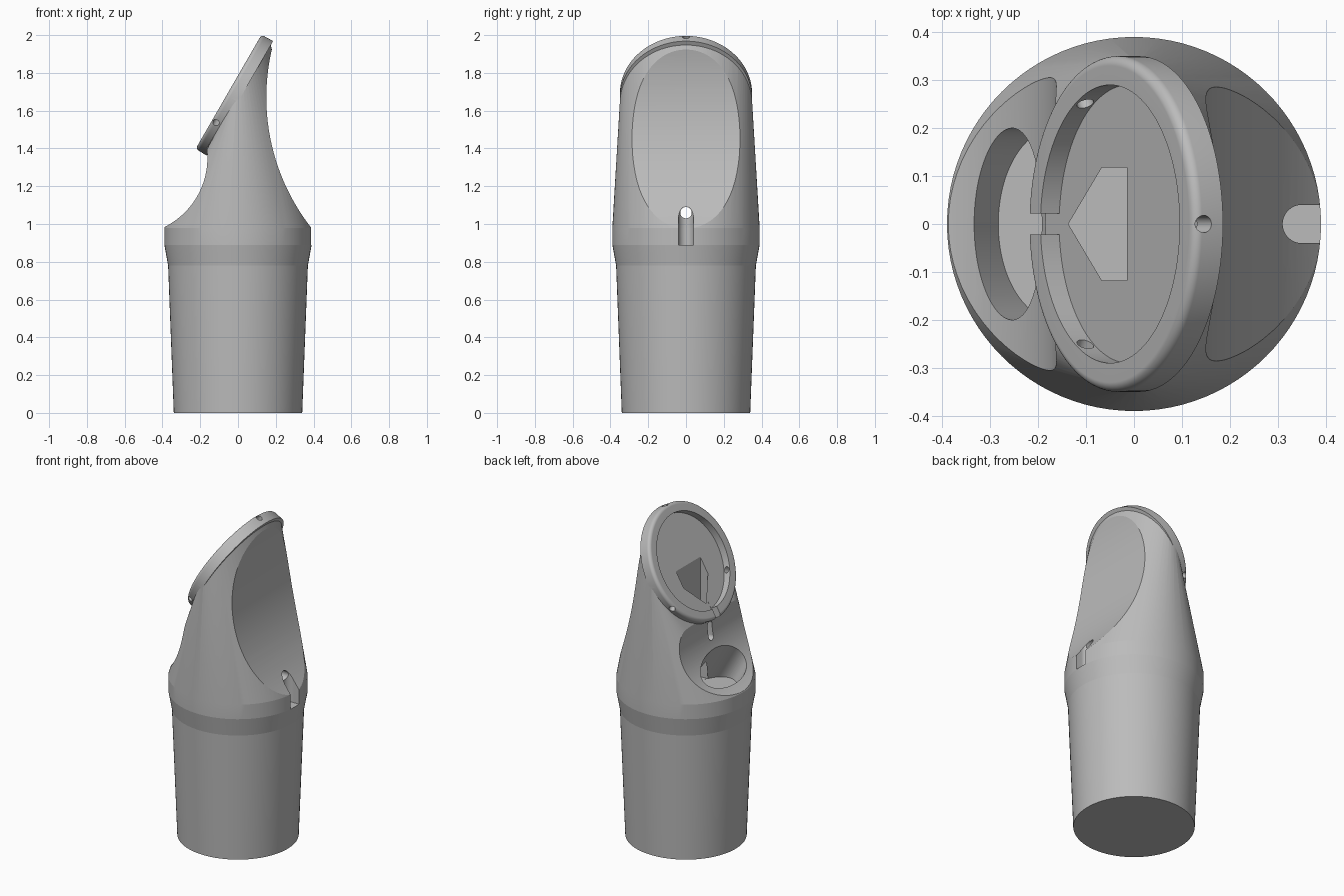
import bpy, bmesh
from math import sin, cos, pi, radians
from mathutils import Matrix, Vector

if "Cube" in bpy.data.objects:
    bpy.data.objects.remove(bpy.data.objects["Cube"], do_unlink=True)

grey = bpy.data.materials.new("plain grey")
grey.use_nodes = True
grey.diffuse_color = (0.5, 0.5, 0.5, 1)
grey.node_tree.nodes["Principled BSDF"].inputs["Base Color"].default_value = (0.5, 0.5, 0.5, 1)

# Frame of the tilted head: local x runs up the slope, local z is its outward normal
HEAD = Matrix.Translation((-0.05, 0, 1.70)) @ Matrix.Rotation(radians(-60), 4, "Y")
R_HEAD = 0.35


def ring(r, z, n=96, ry=None, cx=0):
    ry = ry or r
    return [Vector((cx + r * cos(2 * pi * i / n), ry * sin(2 * pi * i / n), z)) for i in range(n)]


def box(x, y, z):
    return [Vector((a, b, c)) for a in x for b in y for c in z]


def hull_mesh(points, matrix=Matrix()):
    bm = bmesh.new()
    verts = [bm.verts.new(matrix @ p) for p in points]
    bmesh.ops.convex_hull(bm, input=verts)
    return bm


def finish(bm, name):
    bmesh.ops.recalc_face_normals(bm, faces=bm.faces)
    mesh = bpy.data.meshes.new(name)
    bm.to_mesh(mesh)
    bm.free()
    mesh.materials.append(grey)
    obj = bpy.data.objects.new(name, mesh)
    bpy.context.collection.objects.link(obj)
    return obj


def solid(name, points, matrix=Matrix()):
    bm = hull_mesh(points, matrix)
    bmesh.ops.dissolve_limit(bm, angle_limit=radians(0.05), verts=bm.verts, edges=bm.edges)
    return finish(bm, name)


def combine(target, other, operation="DIFFERENCE"):
    mod = target.modifiers.new(operation.title(), "BOOLEAN")
    mod.operation = operation
    mod.solver = "EXACT"
    mod.object = other
    bpy.context.view_layer.objects.active = target
    bpy.ops.object.modifier_apply(modifier=mod.name)
    bpy.data.objects.remove(other, do_unlink=True)


def cross_cylinder(name, x, z, r, n):
    # Cylinder lying along y
    turn = Matrix.Translation((x, 0, z)) @ Matrix.Rotation(pi / 2, 4, "X")
    return solid(name, ring(r, -0.6, n) + ring(r, 0.6, n), turn)


# Body: skin stretched from the collar to the tilted head
head_ring = [HEAD @ p for p in ring(R_HEAD - 0.002, -0.05)]
bm = hull_mesh(ring(0.39, 0.89) + ring(0.39, 0.98) + head_ring)
cap = [f for f in bm.faces if all(v.co.z < 0.9 for v in f.verts)]
bmesh.ops.delete(bm, geom=cap, context="FACES")

# Tapered plug below the collar
for radius, z in ((0.37, 0.78), (0.34, 0)):
    rim = [e for e in bm.edges if e.is_boundary]
    new = bmesh.ops.extrude_edge_only(bm, edges=rim)["geom"]
    for v in (g for g in new if isinstance(g, bmesh.types.BMVert)):
        flat = Vector((v.co.x, v.co.y, 0)).normalized() * radius
        v.co = (flat.x, flat.y, z)
bmesh.ops.holes_fill(bm, edges=[e for e in bm.edges if e.is_boundary], sides=0)
body = finish(bm, "body")

# Concave back and the scoop under the head
combine(body, cross_cylinder("back_cutter", 1.27, 1.67, 1.12, 256))
combine(body, cross_cylinder("scoop_cutter", -0.57, 1.35, 0.408, 160))

# Round head with a softened front edge
fillet = 0.02
profile = ring(R_HEAD, -0.07)
for i in range(17):
    a = pi / 2 * i / 16
    profile += ring(R_HEAD - fillet + fillet * cos(a), -fillet + fillet * sin(a))
combine(body, solid("head", profile, HEAD), "UNION")

# Recess in the head and the gap in its rim
combine(body, solid("recess_cutter", ring(0.29, -0.045) + ring(0.29, 0.1), HEAD))
combine(body, solid("gap_cutter", box((-0.45, -0.25), (-0.022, 0.022), (-0.046, 0.1)), HEAD))

# Three radial screw holes through the rim
for k in range(3):
    aim = (HEAD @ Matrix.Rotation(2 * pi * k / 3, 4, "Z")
           @ Matrix.Translation((0, 0, -0.024)) @ Matrix.Rotation(pi / 2, 4, "Y"))
    combine(body, solid("screw_cutter", ring(0.018, 0.26, 64) + ring(0.018, 0.4, 64), aim))

# Slanted oval pocket with a level floor
FLOOR = 0.93
combine(body, solid("pocket_cutter",
                    ring(0.122, FLOOR, ry=0.2, cx=-0.161) + ring(0.122, 1.3, ry=0.2, cx=-0.374)))

# Pointed shaft from the recess down to the pocket floor
plan = ((-0.137, 0), (-0.067, 0.118), (-0.015, 0.118), (-0.015, -0.118), (-0.067, -0.118))
combine(body, solid("shaft_cutter", [Vector((x, y, z)) for x, y in plan for z in (FLOOR + 0.001, 2.1)]))

# Small rounded cable slot above the pocket
sideways = Matrix.Rotation(-pi / 2, 4, "Y")
slot = [Vector((p.x + (1.335 if p.x > 0 else 1.265), p.y, d))
        for d in (0.1, 0.25) for p in ring(0.022, 0, 48)]
combine(body, solid("cable_cutter", slot, sideways))

# Notch at the foot of the concave back, with a bore into the pocket
combine(body, solid("notch_cutter", ring(0.04, 0.89, 64, cx=0.35) + ring(0.04, 1.2, 64, cx=0.35)
                    + box((0.35, 0.45), (-0.04, 0.04), (0.89, 1.2))))
bore = [Vector((p.x + 1.06, p.y, p.z)) for d in (-0.33, 0.2) for p in ring(0.03, d, 64)]
combine(body, solid("bore_cutter", bore, sideways))

bpy.ops.object.select_all(action="DESELECT")
body.select_set(True)
bpy.context.view_layer.objects.active = body
bpy.ops.object.shade_smooth_by_angle(angle=radians(7))
